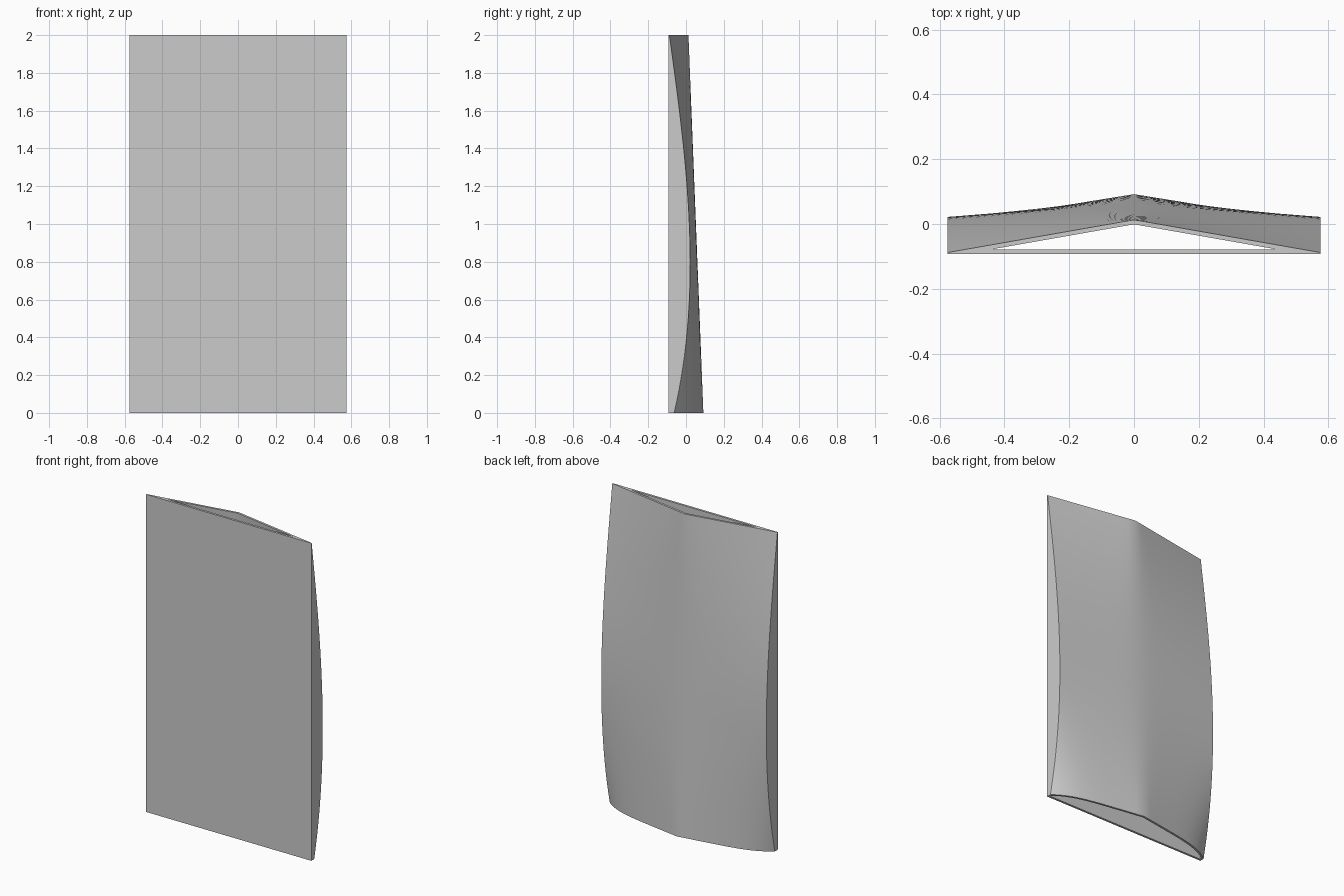
import bpy, bmesh, math

if "Cube" in bpy.data.objects:
    bpy.data.objects.remove(bpy.data.objects["Cube"])

W, H = 0.575, 2.0      # half width, height
FRONT = -0.092         # plane of the flat front
WALL = 0.014           # wall thickness
COLS, ROWS = 36, 32


def edge_depth(z):
    """Side edge curve: cubic through four points."""
    pts = [(0, -0.063), (0.4, 0.003), (0.8, 0.022), (2, -0.088)]
    total = 0
    for i, (zi, yi) in enumerate(pts):
        for j, (zj, _) in enumerate(pts):
            if i != j:
                yi *= (z - zj) / (zi - zj)
        total += yi
    return total


def back(x, z):
    """Ridged back surface, rounded towards the bottom corners."""
    u = abs(x) / W
    ridge = 0.092 - 0.0395 * z
    s = 0.001 + 0.15 * math.sin(math.pi * z / H)
    soft = (math.hypot(u, s) - s) / (math.hypot(1, s) - s)
    a = 1 - 0.4 * max(0, 1 - z / 0.7)
    fall = a * soft + (1 - a) * u ** 6
    return ridge + (edge_depth(z) - ridge) * fall


def inner_half_width(z):
    """Widest x where the cavity still has depth."""
    lo, hi = 0.0, W - WALL
    for _ in range(30):
        mid = (lo + hi) / 2
        if back(mid, z) - FRONT > 2 * WALL + 0.001:
            lo = mid
        else:
            hi = mid
    return lo


def ring(bm, z, half, wall):
    # denser columns near the side edges
    xs = [half * math.sin(math.pi / 2 * (2 * i / COLS - 1)) for i in range(COLS + 1)]
    pts = [(x, FRONT + wall, z) for x in xs]
    pts += [(x, max(back(x, z) - wall, FRONT + wall + 0.0005), z) for x in reversed(xs)]
    return [bm.verts.new(p) for p in pts]


def bridge(bm, a, b):
    n = len(a)
    for i in range(n):
        j = (i + 1) % n
        bm.faces.new((a[i], a[j], b[j], b[i]))


# Hollow shell, open at top and bottom
bm = bmesh.new()
levels = [H * i / ROWS for i in range(ROWS + 1)]
outer = [ring(bm, z, W, 0) for z in levels]
inner = [ring(bm, z, inner_half_width(z), WALL) for z in levels]
for i in range(ROWS):
    bridge(bm, outer[i], outer[i + 1])
    bridge(bm, inner[i + 1], inner[i])
bridge(bm, inner[0], outer[0])       # bottom rim
bridge(bm, outer[-1], inner[-1])     # top rim
bmesh.ops.recalc_face_normals(bm, faces=bm.faces)

mesh = bpy.data.meshes.new("hollow_panel")
bm.to_mesh(mesh)
bm.free()
panel = bpy.data.objects.new("hollow_panel", mesh)
bpy.context.collection.objects.link(panel)

grey = bpy.data.materials.new("light grey")
grey.diffuse_color = (0.6, 0.6, 0.6, 1)
grey.use_nodes = True
grey.node_tree.nodes["Principled BSDF"].inputs["Base Color"].default_value = grey.diffuse_color
mesh.materials.append(grey)

bpy.context.view_layer.objects.active = panel
panel.select_set(True)
bpy.ops.object.shade_smooth_by_angle(angle=math.radians(30))
